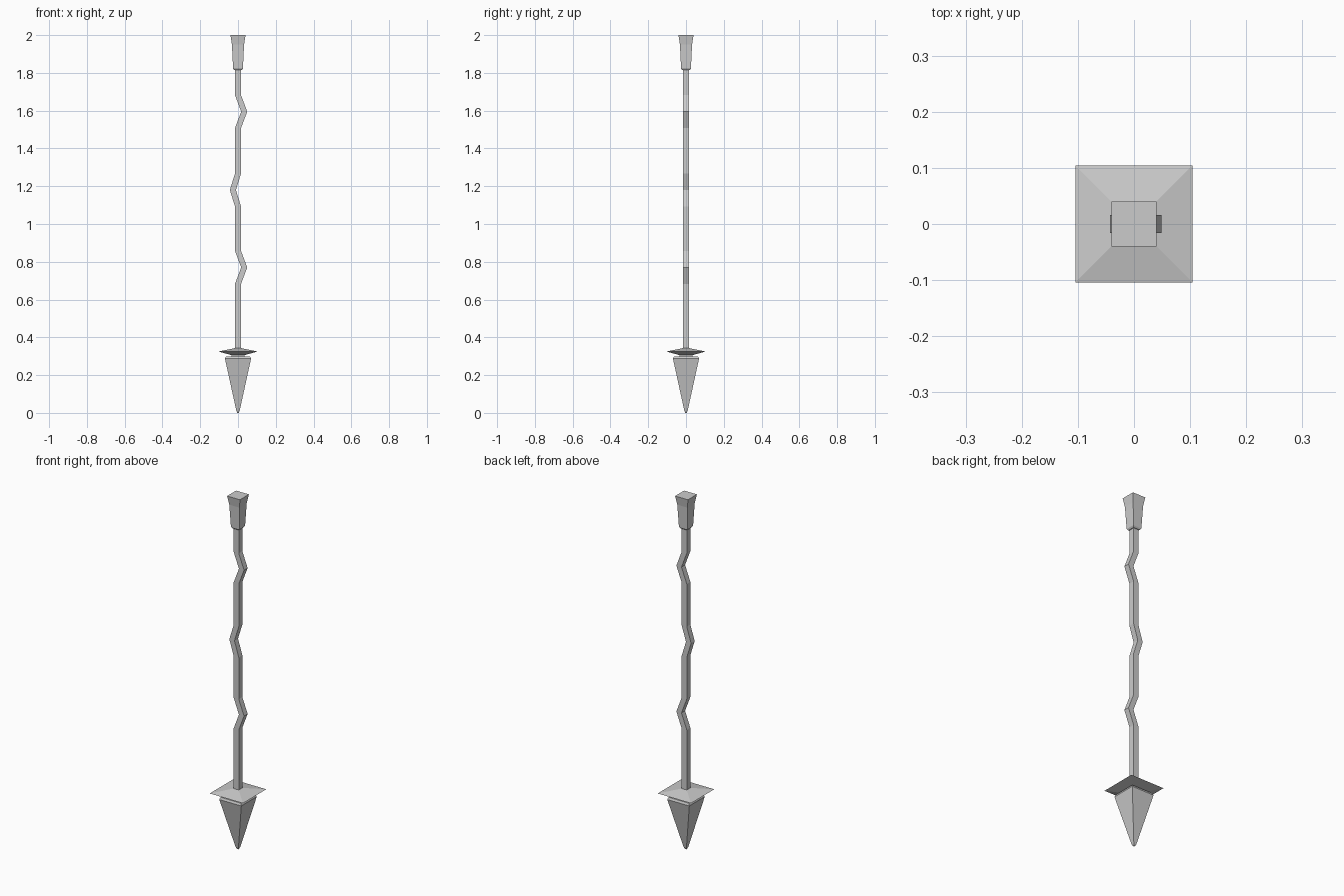
import bpy, bmesh

if "Cube" in bpy.data.objects:
    bpy.data.objects.remove(bpy.data.objects["Cube"])


def square_loft(name, sections):
    """Loft square cross-sections given as (centre x, half width, z)."""
    bm = bmesh.new()
    rings = [[bm.verts.new((x + sx * h, sy * h, z))
              for sx, sy in ((-1, -1), (1, -1), (1, 1), (-1, 1))]
             for x, h, z in sections]
    for low, high in zip(rings, rings[1:]):
        for i in range(4):
            j = (i + 1) % 4
            bm.faces.new((low[i], low[j], high[j], high[i]))
    bm.faces.new(rings[0][::-1])
    bm.faces.new(rings[-1])
    bmesh.ops.recalc_face_normals(bm, faces=bm.faces)
    mesh = bpy.data.meshes.new(name)
    bm.to_mesh(mesh)
    bm.free()
    obj = bpy.data.objects.new(name, mesh)
    bpy.context.collection.objects.link(obj)
    return obj


# Pointed tip
square_loft("spear_tip", [(0, 0.004, 0), (0, 0.009, 0.012),
                          (0, 0.069, 0.287), (0, 0.064, 0.299)])

# Flared guard plate above the tip
square_loft("guard", [(0, 0.035, 0.297), (0, 0.035, 0.306),
                      (0, 0.104, 0.325), (0, 0.016, 0.343)])

# Shaft with three alternating kinks
path = [(0, 0.016, 0.335)]
for z, x in ((0.77, 0.033), (1.18, -0.027), (1.595, 0.033)):
    path += [(0, 0.016, z - 0.087), (x, 0.016, z), (0, 0.016, z + 0.087)]
path.append((0, 0.016, 1.825))
square_loft("shaft", path)

# Flared pommel
square_loft("pommel", [(0, 0.020, 1.815), (0, 0.026, 1.823),
                       (0, 0.032, 1.95), (0, 0.04, 2.0)])
